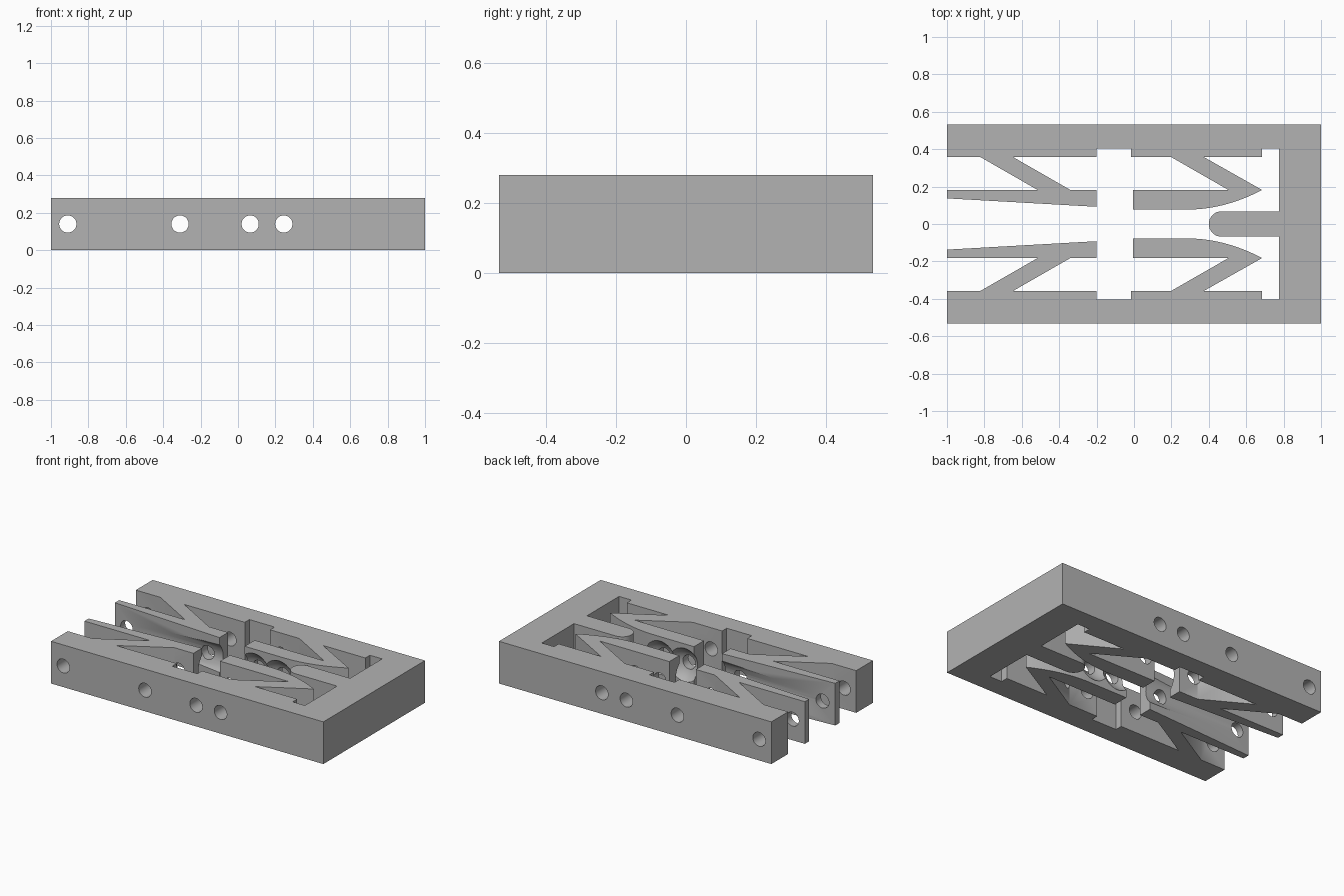
import bpy, bmesh, math
from mathutils import Matrix

cube = bpy.data.objects.get("Cube")
if cube:
    bpy.data.objects.remove(cube)

H = 0.28

grey = bpy.data.materials.new("plain grey")
grey.use_nodes = True
grey.diffuse_color = (0.45, 0.45, 0.45, 1)
grey.node_tree.nodes["Principled BSDF"].inputs["Base Color"].default_value = (0.45, 0.45, 0.45, 1)


def link(name, bm):
    mesh = bpy.data.meshes.new(name)
    bmesh.ops.recalc_face_normals(bm, faces=bm.faces)
    bm.to_mesh(mesh)
    bm.free()
    ob = bpy.data.objects.new(name, mesh)
    bpy.context.collection.objects.link(ob)
    mesh.materials.append(grey)
    return ob


# Half outline: rounded tongue, frame notch, front jaw, strut, rear jaw, rail
R = 0.068
half = [(0.4 + R - R * math.cos(a * math.pi / 16), R * math.sin(a * math.pi / 16)) for a in range(9)]
half += [(0.775, R), (0.775, 0.405), (0.685, 0.405), (0.685, 0.357), (0.375, 0.357)]
half += [(0.685 - 0.4 * t / 10, 0.077 + 0.105 * (1 - t / 10) ** 2) for t in range(11)]
half += [(-0.005, 0.077), (-0.005, 0.182), (0.505, 0.182), (0.2, 0.357),
         (-0.015, 0.357), (-0.015, 0.405), (-0.2, 0.405), (-0.2, 0.357),
         (-0.645, 0.357), (-0.34, 0.182), (-0.2, 0.182), (-0.2, 0.092),
         (-1, 0.137), (-1, 0.182), (-0.515, 0.182), (-0.82, 0.357),
         (-1, 0.357), (-1, 0.533), (1, 0.533)]
outline = half + [(x, -y) for x, y in reversed(half[1:])]

bm = bmesh.new()
face = bm.faces.new([bm.verts.new((x, y, 0)) for x, y in outline])
ext = bmesh.ops.extrude_face_region(bm, geom=[face])
bmesh.ops.translate(bm, vec=(0, 0, H), verts=[v for v in ext["geom"] if isinstance(v, bmesh.types.BMVert)])
body = link("clip_frame", bm)


def cut(name, bm):
    cutter = link(name, bm)
    cutter.hide_render = True
    mod = body.modifiers.new(name, "BOOLEAN")
    mod.object = cutter
    mod.solver = "EXACT"
    bpy.context.view_layer.objects.active = body
    bpy.ops.object.modifier_apply(modifier=name)
    bpy.data.objects.remove(cutter)


def cylinder(radius, depth, x, axis):
    bm = bmesh.new()
    mat = Matrix.Translation((x, 0, H / 2)) @ Matrix.Rotation(math.pi / 2, 4, axis)
    bmesh.ops.create_cone(bm, cap_ends=True, segments=48, radius1=radius, radius2=radius,
                          depth=depth, matrix=mat)
    return bm


# Cross holes through rails and jaws
for x in (-0.91, -0.31, 0.065, 0.245):
    cut("cross_hole", cylinder(0.046, 1.4, x, "X"))
# Long round channel in the rear jaws
cut("channel", cylinder(0.13, 1.0, -0.65, "Y"))
# Round pockets in the front jaws
for x in (0.065, 0.245):
    bm = bmesh.new()
    bmesh.ops.create_uvsphere(bm, u_segments=32, v_segments=16, radius=0.135,
                              matrix=Matrix.Translation((x, 0, H / 2)))
    cut("pocket", bm)

body.select_set(True)
bpy.context.view_layer.objects.active = body
bpy.ops.object.shade_smooth_by_angle(angle=math.radians(30))
